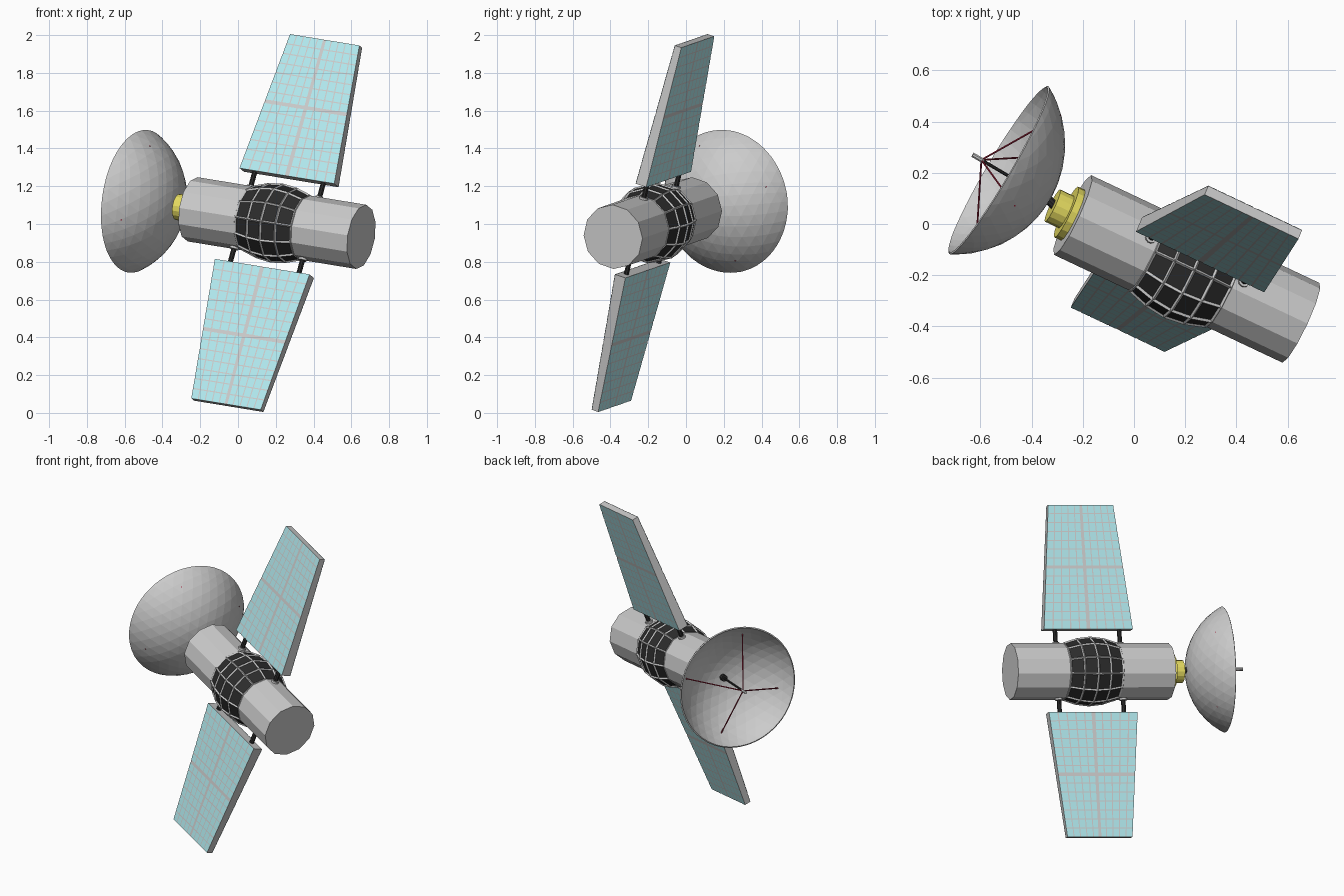
import bpy, bmesh
from math import sin, cos, pi, radians, sqrt
from mathutils import Vector, Matrix

if "Cube" in bpy.data.objects:
    bpy.data.objects.remove(bpy.data.objects["Cube"])


def material(name, rgb):
    m = bpy.data.materials.new(name)
    m.diffuse_color = (*rgb, 1)
    m.use_nodes = True
    m.node_tree.nodes["Principled BSDF"].inputs["Base Color"].default_value = m.diffuse_color
    return m


DARK = material("dark", (0.025, 0.025, 0.025))
YELLOW = material("yellow", (0.8, 0.72, 0.12))
CYAN = material("cell_cyan", (0.45, 0.83, 0.87))
RED = material("red", (0.35, 0.02, 0.05))


def frame(origin, x, y, z):
    m = Matrix((x, y, z)).transposed().to_4x4()
    m.translation = origin
    return m


def finish(name, bm, matrix=None, mat=None):
    me = bpy.data.meshes.new(name)
    bm.to_mesh(me)
    bm.free()
    ob = bpy.data.objects.new(name, me)
    bpy.context.collection.objects.link(ob)
    if matrix is not None:
        ob.matrix_world = matrix
    if mat:
        me.materials.append(mat)
    return ob


def lathe(name, profile, sides, matrix, mat=None, caps=True):
    """Turn (radius, height) points about local z."""
    bm = bmesh.new()
    rings = []
    for r, h in profile:
        angles = [2 * pi * (k + 0.5) / sides for k in range(sides)]
        rings.append([bm.verts.new((r * cos(a), r * sin(a), h)) for a in angles])
    for lo, hi in zip(rings, rings[1:]):
        for k in range(sides):
            j = (k + 1) % sides
            bm.faces.new((lo[k], lo[j], hi[j], hi[k]))
    if caps:
        bm.faces.new(rings[0][::-1])
        bm.faces.new(rings[-1])
    return finish(name, bm, matrix, mat)


def rod(name, p, q, r, mat=None, sides=8):
    p, q = Vector(p), Vector(q)
    m = (q - p).to_track_quat('Z', 'Y').to_matrix().to_4x4()
    m.translation = p
    return lathe(name, [(r, 0), (r, (q - p).length)], sides, m, mat)


# Satellite frame: A along the body, U along the panels, W through the panels
C = Vector((0.205, -0.175, 1.005))
A = Vector((0.894, -0.422, -0.146)).normalized()
U = Vector((0.254, 0.216, 0.943))
U = (U - A * U.dot(A)).normalized()
W = U.cross(A)
BODY = frame(C, U, A.cross(U), A)

# Body
lathe("body", [(0.172, -0.497), (0.172, 0.5)], 12, BODY)

# Bulging dark belt with grey ribs
belt = [(0.17, -0.165), (0.195, -0.083), (0.205, 0), (0.195, 0.083), (0.17, 0.165)]
lathe("belt", belt, 12, BODY, DARK)
ribs = lathe("belt_ribs", belt, 12, BODY, caps=False)
wire = ribs.modifiers.new("ribs", 'WIREFRAME')
wire.thickness = 0.014
wire.offset = 0
wire.use_boundary = True

# Yellow stepped mount
lathe("dish_mount", [(0.11, -0.49), (0.11, -0.525), (0.07, -0.525), (0.07, -0.585)][::-1],
      16, BODY, YELLOW)

# Solar panels: tapered slab, cells on both faces, two struts with collars
IN, OUT = 0.255, 1.023


def panel_point(x, v, side, lift=0.0):
    """x in -1..1 across, v in 0..1 outward."""
    half = 0.28 + (0.205 - 0.28) * v
    t = 0.031 + (0.019 - 0.031) * v
    return Vector((x * half, side * (t + lift), IN + (OUT - IN) * v))


def spans(count, gap, major):
    """Cell intervals over 0..1 with a wide gap in the middle."""
    step = 1 / (2 * count)
    for i in range(2 * count):
        lo = i * step + (major if i == count else gap if i else 0)
        hi = (i + 1) * step - (major if i == count - 1 else gap if i < 2 * count - 1 else 0)
        yield lo, hi


for label, sign in (("upper", 1), ("lower", -1)):
    m = frame(C, A * sign, W, U * sign)
    bm = bmesh.new()
    corners = [panel_point(x, v, s) for x in (-1, 1) for v in (0, 1) for s in (-1, 1)]
    bmesh.ops.convex_hull(bm, input=[bm.verts.new(c) for c in corners])
    bmesh.ops.dissolve_limit(bm, angle_limit=0.01, verts=bm.verts, edges=bm.edges)
    finish(label + "_panel", bm, m)

    bm = bmesh.new()
    for side in (-1, 1):
        for x0, x1 in spans(5, 0.007, 0.021):
            for v0, v1 in spans(7, 0.004, 0.013):
                quad = [(x0, v0), (x1, v0), (x1, v1), (x0, v1)][::-side]
                bm.faces.new([bm.verts.new(panel_point(2 * x - 1, v, side, 0.0015))
                              for x, v in quad])
    finish(label + "_solar_cells", bm, m, CYAN)

    for n, s in enumerate((-0.203, 0.203)):
        base = C + A * s
        up = U * sign
        rod(f"{label}_strut_{n}", base + up * 0.15, base + up * 0.27, 0.014, DARK)
        rod(f"{label}_collar_{n}", base + up * 0.16, base + up * 0.178, 0.023, None, 12)

# Dish frame: local z points out of the bowl, origin at the rim centre
N = Vector((-0.855, 0.505, 0.118)).normalized()
E1 = (Vector((0, 0, 1)) - N * N.z).normalized()
DISH = frame(Vector((-0.528, 0.21, 1.12)), E1.cross(N), E1, N)
R, DEPTH = 0.432, 0.23

# Dish bowl
bm = bmesh.new()
bmesh.ops.create_icosphere(bm, subdivisions=4, radius=R,
                           matrix=Matrix.Translation((0, 0, R - DEPTH)))
bmesh.ops.bisect_plane(bm, geom=bm.verts[:] + bm.edges[:] + bm.faces[:],
                       plane_co=(0, 0, 0), plane_no=(0, 0, 1), clear_outer=True)
dish = finish("dish", bm, DISH)
shell = dish.modifiers.new("shell", 'SOLIDIFY')
shell.thickness = 0.008

# Dish stem, feed mast and tip
rod("dish_stem", C - A * 0.57, DISH @ Vector((0, 0, -DEPTH + 0.005)), 0.019, DARK, 10)
rod("feed_socket", DISH @ Vector((0, 0, -DEPTH)), DISH @ Vector((0, 0, -DEPTH + 0.04)),
    0.02, DARK, 10)
rod("feed_mast", DISH @ Vector((0, 0, -DEPTH)), DISH @ Vector((0, 0, 0.08)), 0.007, DARK)
rod("feed_tip", DISH @ Vector((0, 0, 0.07)), DISH @ Vector((0, 0, 0.12)), 0.01)

# Red feed stays
RHO = 0.32
for k in range(4):
    a = radians(74 + 90 * k)
    foot = Vector((RHO * cos(a), RHO * sin(a), R - DEPTH - sqrt(R * R - RHO * RHO)))
    rod(f"feed_stay_{k}", DISH @ foot, DISH @ Vector((0, 0, 0.08)), 0.004, RED, 6)
